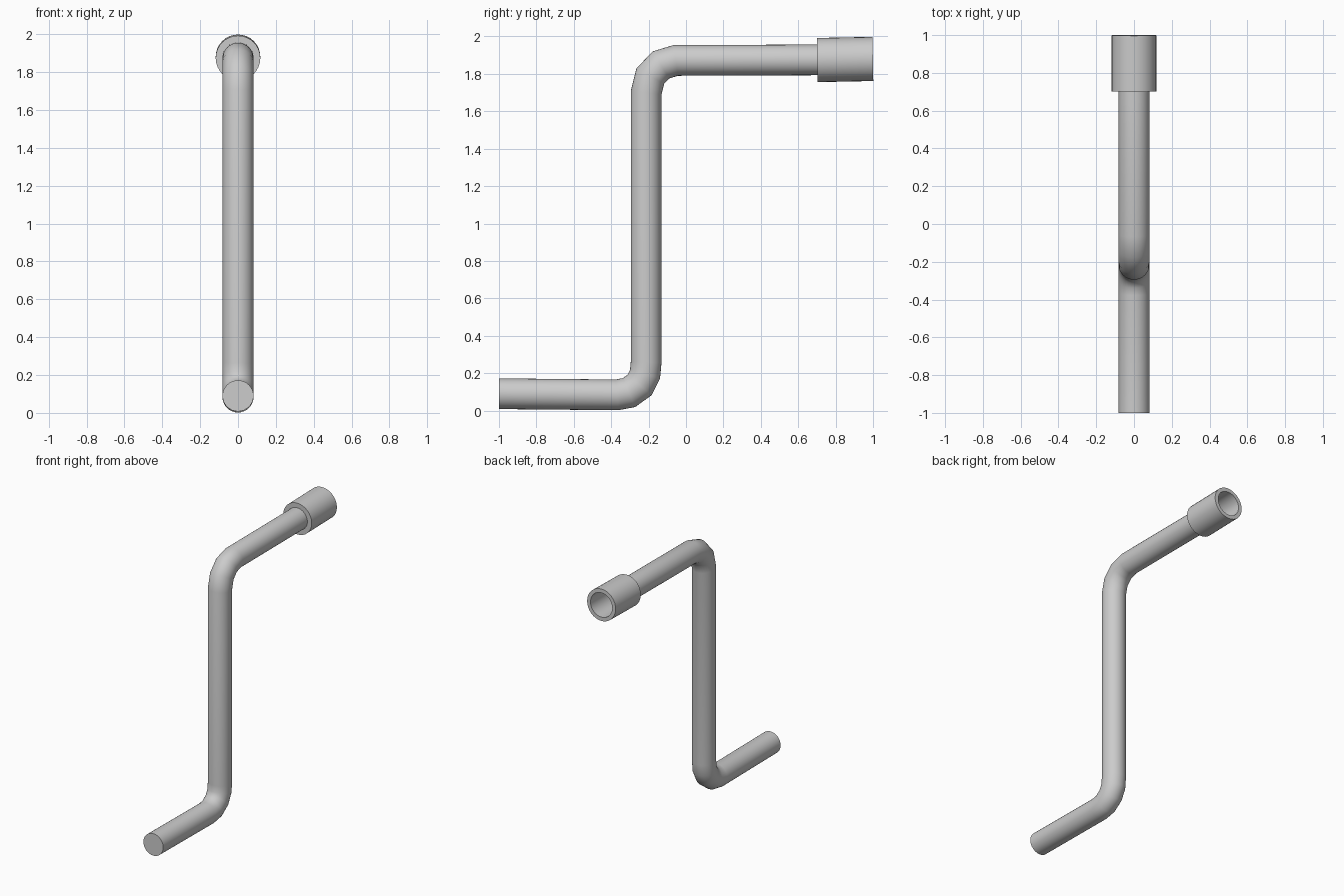
import bpy, bmesh, math
from mathutils import Vector

if "Cube" in bpy.data.objects:
    bpy.data.objects.remove(bpy.data.objects["Cube"])

SIDES = 32


def build_rings(name, stations):
    """Skin circular rings; each station is (centre, axis, radius, mitre stretch)."""
    bm = bmesh.new()
    rings = []
    for c, t, r, stretch in stations:
        side = Vector((1, 0, 0))
        up = side.cross(t).normalized()
        ring = []
        for i in range(SIDES):
            a = 2 * math.pi * i / SIDES
            ring.append(bm.verts.new(c + side * (r * math.cos(a)) + up * (r * stretch * math.sin(a))))
        rings.append(ring)
    for a, b in zip(rings, rings[1:]):
        for i in range(SIDES):
            j = (i + 1) % SIDES
            bm.faces.new((a[i], a[j], b[j], b[i]))
    bm.faces.new(rings[0][::-1])
    bm.faces.new(rings[-1])
    bmesh.ops.recalc_face_normals(bm, faces=bm.faces)
    mesh = bpy.data.meshes.new(name)
    bm.to_mesh(mesh)
    bm.free()
    ob = bpy.data.objects.new(name, mesh)
    bpy.context.collection.objects.link(ob)
    bpy.ops.object.select_all(action='DESELECT')
    ob.select_set(True)
    bpy.context.view_layer.objects.active = ob
    bpy.ops.object.shade_smooth_by_angle(angle=math.radians(40))
    return ob


# Crank-shaped bar: centre line in the y-z plane, bends mitred
path = [Vector((0, y, z)) for y, z in (
    (-1, 0.09), (-0.37, 0.084), (-0.305, 0.096), (-0.248, 0.137), (-0.219, 0.195), (-0.213, 0.26),
    (-0.213, 1.70), (-0.191, 1.788), (-0.134, 1.848), (-0.055, 1.872), (0.72, 1.875))]
stations = []
for i, p in enumerate(path):
    d1 = (p - path[i - 1]).normalized() if i else Vector((0, 1, 0))
    d2 = (path[i + 1] - p).normalized() if i < len(path) - 1 else Vector((0, 1, 0))
    t = (d1 + d2).normalized()
    stations.append((p, t, 0.082, 1 / t.dot(d1)))
build_rings("bent_bar", stations)

# Hollow socket on the upper arm, tilted very slightly upward
axis = Vector((0, 0.3, 0.006)).normalized()
base = Vector((0, 0.702, 1.874))
profile = [(0, 0.07), (0, 0.118), (0.297, 0.118), (0.297, 0.09), (0.04, 0.09)]
build_rings("socket", [(base + axis * d, axis, r, 1) for d, r in profile])
